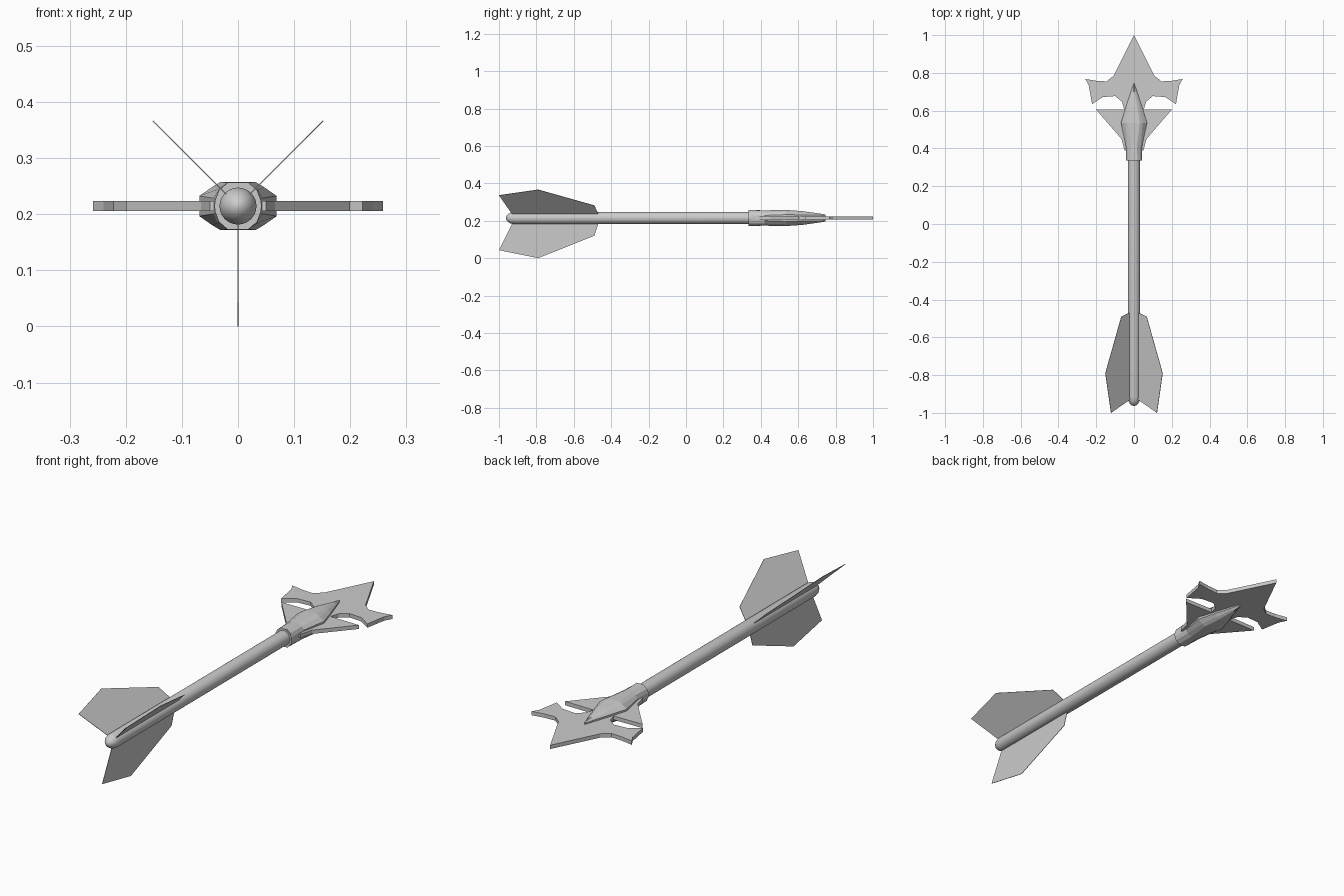
import bpy, bmesh, math
from mathutils import Matrix, Vector

if "Cube" in bpy.data.objects:
    bpy.data.objects.remove(bpy.data.objects["Cube"])

AXIS = 0.2145  # height of the shaft's centre line


def finish(name, bm, smooth=None):
    bmesh.ops.recalc_face_normals(bm, faces=bm.faces)
    me = bpy.data.meshes.new(name)
    bm.to_mesh(me)
    bm.free()
    ob = bpy.data.objects.new(name, me)
    bpy.context.collection.objects.link(ob)
    if smooth:
        bpy.ops.object.select_all(action='DESELECT')
        ob.select_set(True)
        bpy.context.view_layer.objects.active = ob
        bpy.ops.object.shade_smooth_by_angle(angle=math.radians(smooth))
    return ob


def loft(name, rings, smooth=None):
    """Skin a list of equal-length closed rings and cap both ends."""
    bm = bmesh.new()
    loops = [[bm.verts.new(p) for p in ring] for ring in rings]
    for a, b in zip(loops, loops[1:]):
        for i in range(len(a)):
            j = (i + 1) % len(a)
            bm.faces.new((a[i], a[j], b[j], b[i]))
    bm.faces.new(loops[0])
    bm.faces.new(loops[-1])
    return finish(name, bm, smooth)


def tube(name, profile, n=24):
    """Round part along y from (y, radius) pairs."""
    angles = [2 * math.pi * i / n for i in range(n)]
    return loft(name, [[(r * math.cos(a), y, AXIS + r * math.sin(a)) for a in angles]
                       for y, r in profile], 40)


def plate(name, outline, thick, inset=0.0):
    """Flat outline in the xy plane, shrunk by inset and thickened about z = 0."""
    bm = bmesh.new()
    face = bm.faces.new([bm.verts.new((x, y, -thick / 2)) for x, y in outline])
    if inset:
        ring = bmesh.ops.inset_region(bm, faces=[face], thickness=inset,
                                      use_boundary=True, use_even_offset=True)["faces"]
        bmesh.ops.delete(bm, geom=ring, context='FACES')
    ext = bmesh.ops.extrude_face_region(bm, geom=bm.faces[:])["geom"]
    bmesh.ops.translate(bm, vec=(0, 0, thick),
                        verts=[v for v in ext if isinstance(v, bmesh.types.BMVert)])
    return finish(name, bm)


def mirrored(half):
    return half + [(-x, y) for x, y in reversed(half) if x > 0]


# Shaft with rounded tail
tube("shaft", [(-0.963, 0.002), (-0.96, 0.012), (-0.95, 0.022), (-0.938, 0.029),
               (-0.92, 0.033), (0.36, 0.033)])

# Collar where the head grips the shaft
tube("collar", [(0.335, 0.033), (0.335, 0.042), (0.39, 0.042), (0.44, 0.038)])

# Three flight fins: one down, two up at 45 degrees
fin = [(0.02, -0.47), (0.035, -0.47), (0.095, -0.49), (0.2145, -0.79), (0.172, -1.0), (0.02, -0.925)]
for name, deg in (("fin_right", 45), ("fin_left", 135), ("fin_bottom", 270)):
    ob = plate(name, fin, 0.002)
    ob.matrix_world = Matrix.Translation((0, 0, AXIS)) @ Matrix.Rotation(-math.radians(deg), 4, 'Y')

# Broad blade and rear barbs: a thin cutting edge around a thicker core
blade = mirrored([(0, 1.0), (0.108, 0.785), (0.145, 0.755), (0.2, 0.758), (0.258, 0.768),
                  (0.24, 0.735), (0.222, 0.635), (0.165, 0.672), (0.1, 0.677),
                  (0.064, 0.648), (0.05, 0.6)])
barbs = mirrored([(0.03, 0.607), (0.2, 0.605), (0.066, 0.45), (0.05, 0.39)])
for name, outline in (("blade", blade), ("barbs", barbs)):
    plate(name + "_edge", outline, 0.002).location.z = AXIS
    plate(name + "_core", outline, 0.018, 0.008).location.z = AXIS

# Faceted kite-shaped socket: y, then (x, z) of side, shoulder and crown
sections = [
    (0.337, (0.040, 0.012), (0.034, 0.028), (0.018, 0.042)),
    (0.42, (0.044, 0.014), (0.036, 0.030), (0.016, 0.041)),
    (0.535, (0.069, 0.018), (0.046, 0.034), (0.031, 0.043)),
    (0.62, (0.043, 0.017), (0.030, 0.030), (0.017, 0.037)),
    (0.70, (0.017, 0.016), (0.010, 0.022), (0.003, 0.026)),
    (0.745, (0.001, 0.014), (0.0008, 0.017), (0.0005, 0.019)),
]
rings = []
for y, *quarter in sections:
    right = [(x, z) for x, z in quarter] + [(-x, z) for x, z in reversed(quarter)]
    ring = right + [(-x, -z) for x, z in right]
    rings.append([(x, y, AXIS + z) for x, z in ring])
loft("socket", rings)
